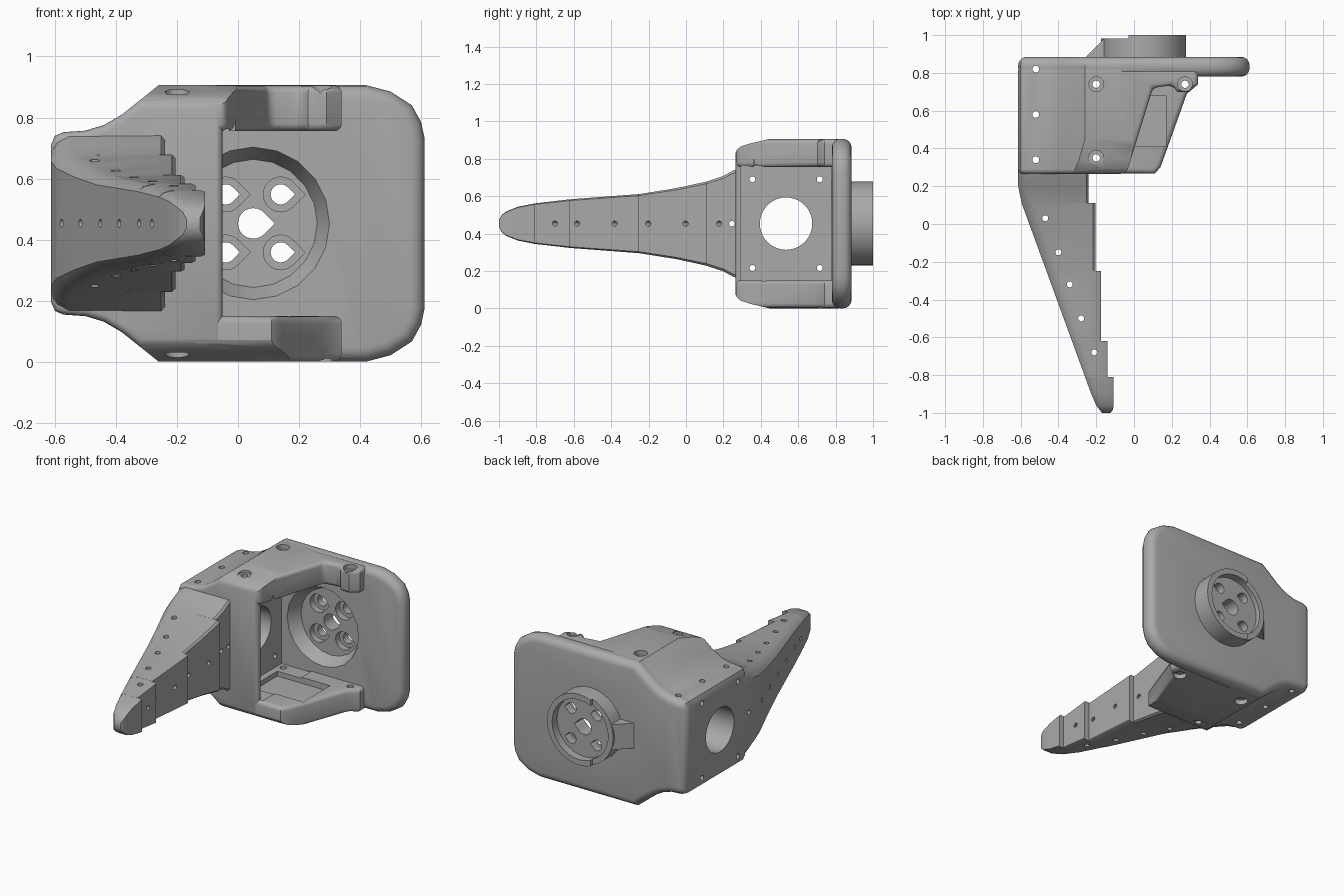
import bpy, bmesh
from math import cos, sin, pi
from mathutils import Vector

cube = bpy.data.objects.get("Cube")
if cube:
    bpy.data.objects.remove(cube)

MID = 0.453  # height of the symmetry plane
grey = bpy.data.materials.new("plain grey")
grey.use_nodes = True
grey.diffuse_color = (0.4, 0.4, 0.4, 1)
grey.node_tree.nodes["Principled BSDF"].inputs["Base Color"].default_value = (0.4, 0.4, 0.4, 1)


def loft(name, rings):
    """Closed skin through rings of equal length."""
    bm = bmesh.new()
    rows = [[bm.verts.new(p) for p in ring] for ring in rings]
    n = len(rows[0])
    for a, b in zip(rows, rows[1:]):
        for i in range(n):
            j = (i + 1) % n
            bm.faces.new((a[i], a[j], b[j], b[i]))
    bm.faces.new(rows[0][::-1])
    bm.faces.new(rows[-1])
    bmesh.ops.recalc_face_normals(bm, faces=bm.faces)
    mesh = bpy.data.meshes.new(name)
    bm.to_mesh(mesh)
    bm.free()
    mesh.materials.append(grey)
    ob = bpy.data.objects.new(name, mesh)
    bpy.context.scene.collection.objects.link(ob)
    return ob


def apply(ob, kind, **settings):
    mod = ob.modifiers.new(kind, kind)
    for key, value in settings.items():
        setattr(mod, key, value)
    bpy.context.view_layer.objects.active = ob
    bpy.ops.object.modifier_apply(modifier=mod.name)


def prism(name, pts, axis, lo, hi, bevel=0):
    """Extrude a profile: (x, z) points along y, or (x, y) points along z."""
    place = (lambda p, t: (p[0], t, p[1])) if axis == "y" else (lambda p, t: (p[0], p[1], t))
    ob = loft(name, [[place(p, t) for p in pts] for t in (lo, hi)])
    if bevel:
        apply(ob, "BEVEL", width=bevel, segments=4, limit_method="ANGLE", angle_limit=0.9)
    return ob


def box(x, y, z):
    return prism("box_cutter", [(x[0], y[0]), (x[1], y[0]), (x[1], y[1]), (x[0], y[1])], "z", *z)


def rod(start, end, r, r_end=None, sides=24, drop=False):
    """Cylinder or cone between two points; drop adds a teardrop tip towards +x."""
    start, end = Vector(start), Vector(end)
    d = (end - start).normalized()
    u = Vector((1, 0, 0)) if abs(d.x) < 0.5 else Vector((0, 0, 1))
    v = d.cross(u).normalized()
    u = v.cross(d)
    rings = []
    for c, rad in ((start, r), (end, r_end or r)):
        ring = []
        for k in range(sides):
            a = 2 * pi * k / sides
            tip = 2 ** 0.5 / (cos(a) + abs(sin(a))) if drop and cos(a) > abs(sin(a)) else 1
            ring.append(c + (u * cos(a) + v * sin(a)) * rad * tip)
        rings.append(ring)
    return loft("rod", rings)


def combine(ob, other, op):
    apply(ob, "BOOLEAN", object=other, operation=op, solver="EXACT")
    bpy.data.objects.remove(other)


def cut(ob, other):
    combine(ob, other, "DIFFERENCE")


def mirrored(half):
    return half + [(x, 2 * MID - z) for x, z in reversed(half)]


def slope_front(ob, s):
    """Round off the front of the upper (s=1) or lower (s=-1) edge."""
    profile = [(0.2, 0.36), (0.262, 0.372), (0.272, 0.394), (0.292, 0.412),
               (0.34, 0.428), (0.455, 0.455), (0.455, 0.6), (0.2, 0.6)]
    cut(ob, loft("wedge", [[(x, y, MID + s * h) for y, h in profile] for x in (-0.8, 0.8)]))


# Back plate and side block share the flared left outline
flare = [(-0.613, 0.71), (-0.6, 0.74), (-0.572, 0.752), (-0.5, 0.757),
         (-0.44, 0.775), (-0.38, 0.81), (-0.26, 0.906)]
round_right = [(0.42, 0.906), (0.5, 0.885), (0.57, 0.84), (0.6, 0.785), (0.612, 0.73)]
body = prism("motor_bracket", mirrored(flare + round_right), "y", 0.78, 0.885, 0.045)
block = prism("side_block", mirrored(flare + [(-0.05, 0.906)]), "y", 0.265, 0.84, 0.025)

# Upper and lower jaws
upper = prism("upper_jaw", [(-0.15, 0.267), (-0.04, 0.267), (0.1, 0.72), (0.2, 0.735), (0.23, 0.7),
                            (0.29, 0.7), (0.34, 0.74), (0.34, 0.82), (-0.15, 0.82)],
              "z", 0.755, 0.905, 0.025)
lower = prism("lower_jaw", [(-0.15, 0.267), (0.11, 0.267), (0.14, 0.3), (0.28, 0.69),
                            (0.34, 0.74), (0.34, 0.82), (-0.15, 0.82)],
              "z", 0.001, 0.15, 0.025)
slope_front(upper, 1)
slope_front(lower, -1)
slope_front(block, 1)
slope_front(block, -1)
for part in (block, upper, lower):
    combine(body, part, "UNION")

# Hollow between the jaws and shallow jaw recesses
cut(body, box((-0.24, -0.03), (0.295, 0.779), (0.143, 0.763)))
cut(body, box((-0.2, 0.17), (0.41, 0.68), (0.112, 0.3)))
cut(body, box((-0.2, -0.01), (0.36, 0.68), (0.6, 0.795)))

# Round boss and cable outlet on the back
cx = 0.05
combine(body, rod((cx, 0.85, MID), (cx, 1, MID), 0.225, sides=32), "UNION")
outlet = prism("cable_outlet", [(-0.27, 0.86), (-0.26, 0.88), (-0.16, 0.98), (-0.03, 0.98), (-0.03, 0.86)],
               "z", MID - 0.08, MID + 0.08)
combine(body, outlet, "UNION")
cut(body, rod((cx, 0.95, MID), (cx, 1.1, MID), 0.19, sides=32))
cut(body, box((-0.5, -0.03), (0.981, 1.1), (0, 0.9)))
cut(body, rod((cx, 0.77, MID), (cx, 0.86, MID), 0.255, 0.21, sides=20))
cut(body, rod((cx, 0.7, MID), (cx, 1.1, MID), 0.05, drop=True))
for dx in (-0.09, 0.09):
    for dz in (-0.095, 0.095):
        cut(body, rod((cx + dx, 0.8, MID + dz), (cx + dx, 0.9, MID + dz), 0.057, drop=True))
        cut(body, rod((cx + dx, 0.8, MID + dz), (cx + dx, 1.1, MID + dz), 0.033, drop=True))

# Side window with its four screw holes
cut(body, rod((-0.8, 0.535, MID), (0, 0.535, MID), 0.14, sides=40))
for y in (0.355, 0.715):
    for z in (MID - 0.237, MID + 0.237):
        cut(body, rod((-0.8, y, z), (0, y, z), 0.016, sides=12))

# Vertical screw holes, the jaw ones countersunk
for y in (0.34, 0.58, 0.82):
    cut(body, rod((-0.52, y, -0.1), (-0.52, y, 1), 0.018, sides=12))
for x, y in ((-0.2, 0.35), (-0.2, 0.74), (0.27, 0.74)):
    cut(body, rod((x, y, -0.1), (x, y, 1), 0.02, sides=12))
    for z in ((-0.1, 0.03), (0.876, 1)):
        cut(body, rod((x, y, z[0]), (x, y, z[1]), 0.04, sides=12))

# Tapering arm with a stepped inner side: (y, inner x, half height)
stations = [(0.3, -0.24, 0.298), (0.25, -0.24, 0.283), (0.2, -0.24, 0.255), (0.11, -0.24, 0.225),
            (0.11, -0.205, 0.225), (-0.05, -0.205, 0.19), (-0.25, -0.205, 0.158),
            (-0.25, -0.175, 0.158), (-0.62, -0.175, 0.13), (-0.62, -0.14, 0.13),
            (-0.81, -0.14, 0.108), (-0.81, -0.108, 0.108), (-0.9, -0.108, 0.09),
            (-0.96, -0.108, 0.066), (-0.985, -0.112, 0.046), (-1, -0.125, 0.02)]
rings = []
for y, xr, h in stations:
    xl = max(-0.613, -0.613 + (0.16 - y) * 0.365)
    if y < -0.95:
        xl += (-0.95 - y) * 0.4
    c = min(0.06, 0.3 * (xr - xl))
    side = [(xl, 0.8 * h), (xl + c * 0.35, 0.92 * h), (xl + c, 0.99 * h), (xr - 0.012, h), (xr, 0.95 * h)]
    upper_side = [(x, y, MID + d) for x, d in side]
    rings.append(upper_side + [(x, y, 2 * MID - z) for x, y, z in reversed(upper_side)])
arm = loft("arm", rings)

# Arm holes: vertical row, and a row square to the sloped outer face
for x, y in ((-0.47, 0.03), (-0.4, -0.15), (-0.34, -0.32), (-0.28, -0.5), (-0.21, -0.68)):
    cut(arm, rod((x, y, 0), (x, y, 1), 0.016, sides=12))
for y in (0.19, 0, -0.2, -0.39, -0.59, -0.72):
    p, d = Vector((-0.2, y, MID)), Vector((1, 0.33, 0))
    cut(arm, rod(p - d * 0.7, p + d * 0.3, 0.014, sides=12))
cut(arm, rod((-0.8, 0.245, MID), (0, 0.245, MID), 0.015, sides=12))

# Smooth the rounded surfaces, keeping edges sharp
for ob in (body, arm):
    bpy.ops.object.select_all(action="DESELECT")
    ob.select_set(True)
    bpy.context.view_layer.objects.active = ob
    bpy.ops.object.shade_smooth_by_angle(angle=0.6)
